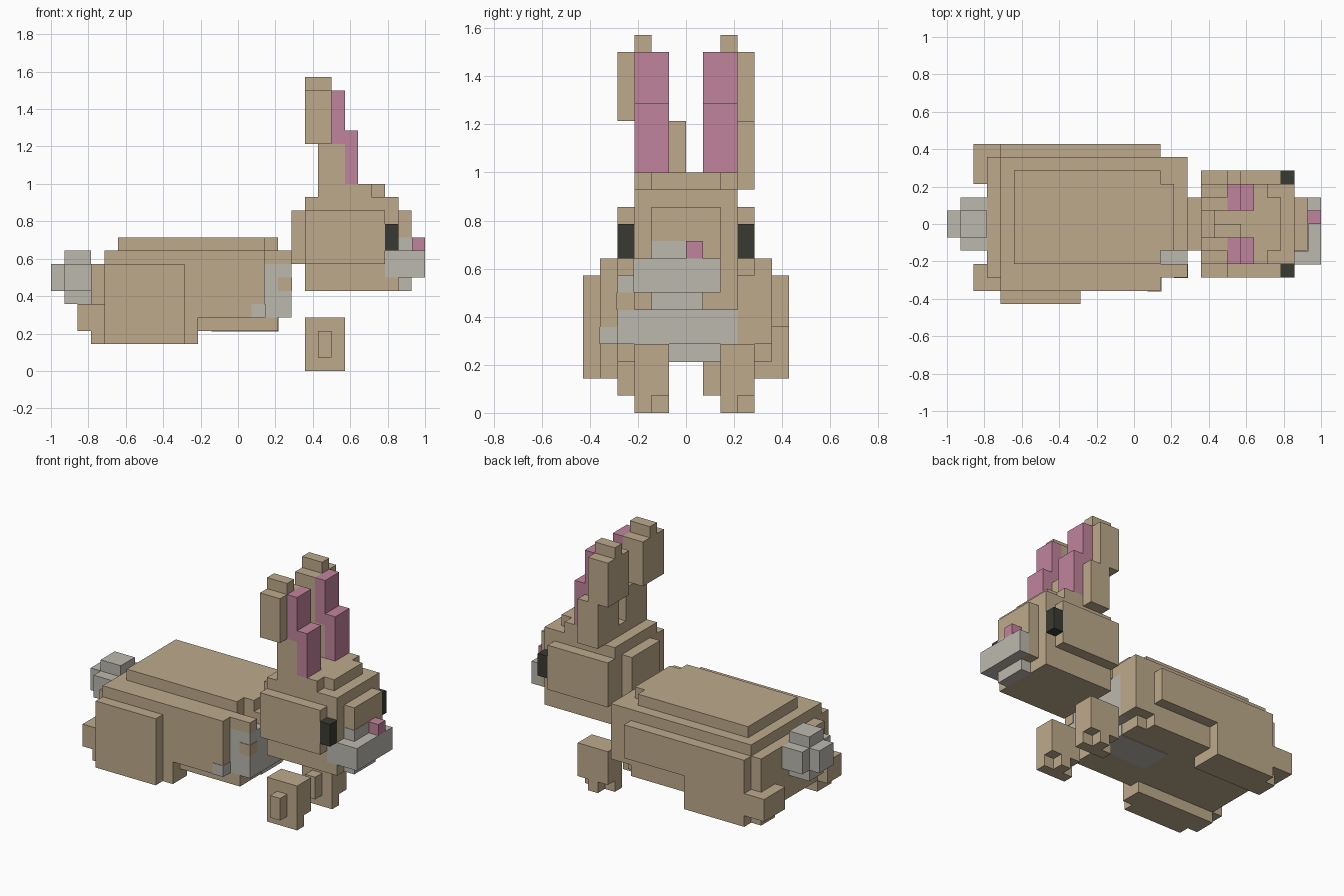
import bpy
import bmesh

cube = bpy.data.objects.get("Cube")
if cube:
    bpy.data.objects.remove(cube, do_unlink=True)

U = 1 / 14  # size of one block


def material(name, rgb):
    m = bpy.data.materials.new(name)
    m.use_nodes = True
    colour = (*rgb, 1)
    m.diffuse_color = colour
    m.node_tree.nodes["Principled BSDF"].inputs["Base Color"].default_value = colour
    return m


TAN = material("tan fur", (0.515, 0.402, 0.262))
PINK = material("pink skin", (0.527, 0.231, 0.332))
GREY = material("pale grey fur", (0.503, 0.485, 0.429))
DARK = material("dark eye", (0.042, 0.042, 0.034))


def part(name, mat, *boxes, shift=0):
    """One object from blocks given as x, y, z ranges in block units."""
    bm = bmesh.new()
    for x, y, z in boxes:
        verts = bmesh.ops.create_cube(bm, size=1)["verts"]
        for v in verts:
            for i, (lo, hi) in enumerate((x, y, z)):
                v.co[i] = ((lo + hi) / 2 + v.co[i] * (hi - lo)) * U
            v.co.y += shift * U
    mesh = bpy.data.meshes.new(name)
    bm.to_mesh(mesh)
    bm.free()
    mesh.materials.append(mat)
    obj = bpy.data.objects.new(name, mesh)
    bpy.context.collection.objects.link(obj)
    return obj


# Body: stepped layers
part("body", TAN,
     ((-11, 2), (-4, 5), (3, 8)),
     ((-10, 2), (-5, 5), (4, 8)),
     ((-10, 2), (4, 6), (5, 8)),
     ((2, 3), (-4, 4), (3, 4)),
     ((2, 4), (3, 5), (4, 8)))
part("back", TAN,
     ((-10, 2), (-5, 5), (8, 9)),
     ((2, 4), (-2, 5), (8, 9)),
     ((2, 4), (-4, -3), (8, 9)),
     ((-9, 2), (-3, 4), (9, 10)),
     ((2, 3), (-2, 3), (9, 10)))

# Chest and belly patch
part("chest", GREY,
     ((2, 4), (-4, 3), (4, 8)),
     ((-2, 3.05), (-1, 2), (2.95, 4)),
     ((1, 2.05), (-5.05, -4), (4, 5)))
part("chest_tuft", TAN, ((3, 4.05), (-4.05, -3), (6, 7)))

# Hind legs with toes at the back
part("hind_leg_right", TAN,
     ((-10, -4), (-6, -4), (2, 8)),
     ((-11, -3), (-5, -3), (2, 4)),
     ((-12, -10), (-5, -3), (3, 5)))
part("hind_leg_left", TAN,
     ((-10, -4), (4, 6), (2, 8)),
     ((-11, -4), (3, 5), (2, 4)),
     ((-12, -10), (3, 6), (3, 5)))

# Tail: blocky ball
part("tail", GREY,
     ((-14, -10), (-1, 1), (6, 8)),
     ((-13, -11), (-2, 2), (6, 8)),
     ((-13, -11), (-1, 1), (5, 9)))

# Front paws: same shape on each side
for side, shift in (("right", 0), ("left", 5)):
    part("front_paw_" + side, TAN,
         ((5, 8), (-3, -2), (0, 4)),
         ((5, 8), (-2, -1), (1, 4)),
         ((6, 7), (-2, -1), (0, 1)),
         ((6, 7), (-4, -3), (1, 3)),
         shift=shift)

# Head
part("head", TAN,
     ((4, 5), (-2, 2), (8, 12)),
     ((5, 12), (-3, 3), (6, 12)),
     ((5, 11), (-4, 4), (8, 12)),
     ((5, 12), (-3, 3), (12, 13)),
     ((6, 11), (-2, 2), (13, 14)),
     ((8, 10), (-3, 3), (13, 14)),
     ((12, 13), (-2, 2), (7, 12)))
part("muzzle", GREY,
     ((11, 14), (-3.05, 2), (7, 9)),
     ((12, 13), (-2, 1), (6, 7)),
     ((12, 13.05), (-2.05, 0), (9, 10)))
part("nose", PINK, ((13, 14), (0, 1), (9, 10)))
for side, y in (("right", -4), ("left", 3)):
    part("eye_" + side, DARK, ((11, 12), (y, y + 1), (9, 11)))

# Ears
part("ear_right", TAN,
     ((6, 8), (-3, 0), (13, 17)),
     ((5, 7), (-4, -1), (17, 21)),
     ((5, 7), (-3, -2), (21, 22)))
part("ear_left", TAN,
     ((6, 8), (1, 4), (13, 17)),
     ((5, 7), (1, 4), (17, 21)),
     ((5, 7), (2, 3), (21, 22)))
for side, y in (("right", -3), ("left", 1)):
    part("inner_ear_" + side, PINK,
         ((8, 9), (y, y + 2), (14, 18)),
         ((7, 8), (y, y + 2), (17, 21)))
